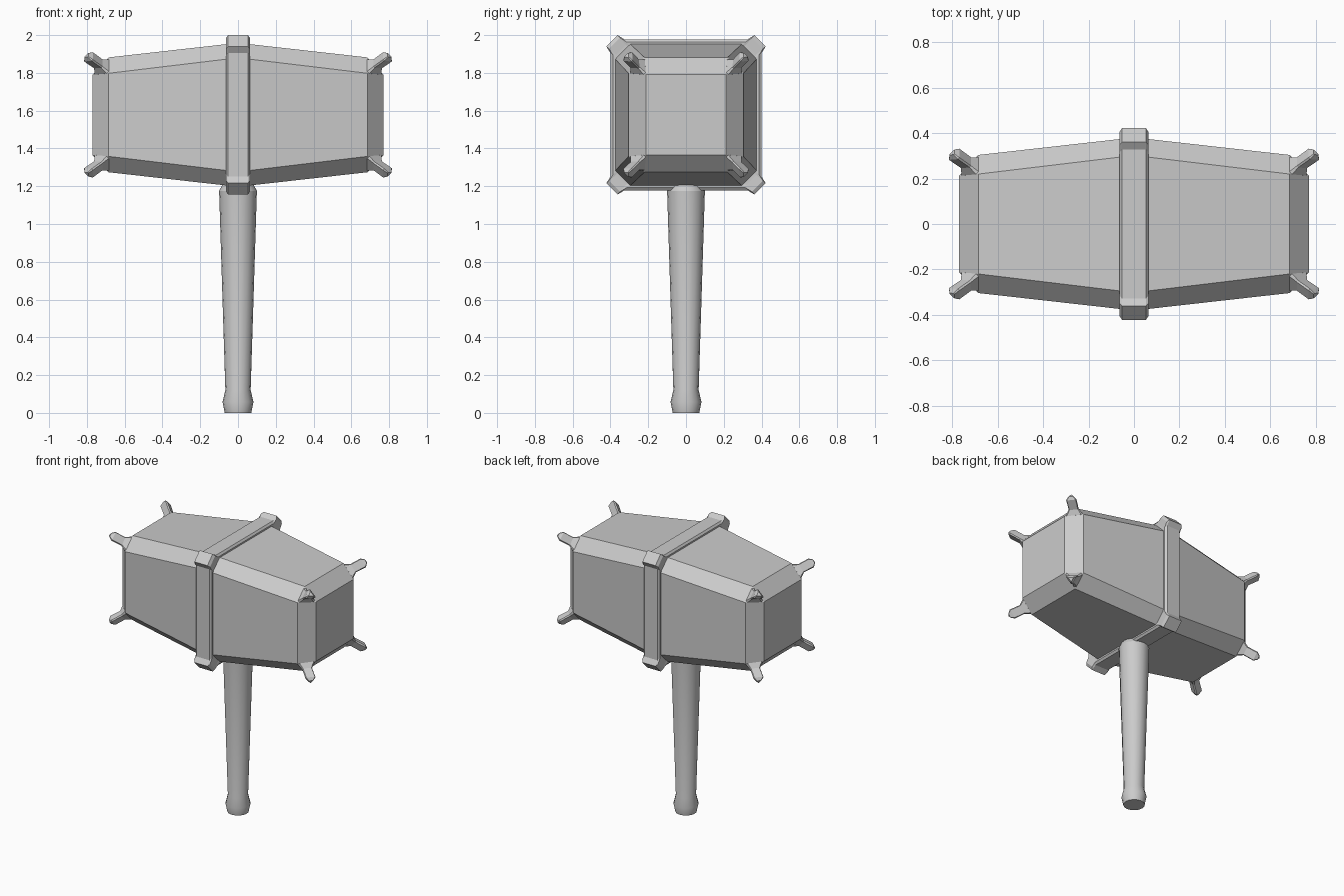
import bpy, bmesh, math
from mathutils import Vector

if "Cube" in bpy.data.objects:
    bpy.data.objects.remove(bpy.data.objects["Cube"])

CZ = 1.578  # height of the head's axis


def make(name, rings, smooth=False):
    """Skin a list of equal-length closed rings and cap both ends."""
    bm = bmesh.new()
    loops = [[bm.verts.new(p) for p in r] for r in rings]
    n = len(loops[0])
    for a, b in zip(loops, loops[1:]):
        for i in range(n):
            j = (i + 1) % n
            bm.faces.new((a[i], a[j], b[j], b[i]))
    bm.faces.new(loops[0])
    bm.faces.new(loops[-1])
    bmesh.ops.remove_doubles(bm, verts=bm.verts, dist=1e-5)
    bmesh.ops.recalc_face_normals(bm, faces=bm.faces)
    me = bpy.data.meshes.new(name)
    bm.to_mesh(me)
    bm.free()
    ob = bpy.data.objects.new(name, me)
    bpy.context.collection.objects.link(ob)
    if smooth:
        bpy.context.view_layer.objects.active = ob
        ob.select_set(True)
        bpy.ops.object.shade_smooth_by_angle(angle=math.radians(25))
        ob.select_set(False)
    return ob


def four_way(x, quarter, scale=1.0):
    """Turn a quarter profile (y, z) four times around the head's axis."""
    pts = []
    for k in range(4):
        c, s = round(math.cos(k * math.pi / 2)), round(math.sin(k * math.pi / 2))
        pts += [(x, (y * c - z * s) * scale, CZ + (y * s + z * c) * scale)
                for y, z in quarter]
    return pts


# Head: tapered block with chamfered edges
sections = [(-0.77, 0.213, 0.213), (-0.685, 0.304, 0.22), (0, 0.381, 0.302),
            (0.685, 0.304, 0.22), (0.77, 0.213, 0.213)]
make("hammer_head", [four_way(x, [(o, f), (f, o)]) for x, o, f in sections])

# Central band with raised corner pads
band = [(0.40, 0.327), (0.422, 0.362), (0.362, 0.422), (0.327, 0.40)]
make("head_band", [four_way(x, band, s) for x, s in
                   [(-0.06, 0.88), (-0.063, 0.965), (-0.052, 1.0),
                    (0.052, 1.0), (0.063, 0.965), (0.06, 0.88)]])

# Corner studs: blunt triangular prisms on all eight head corners
tri = [Vector(p) for p in ((0.77, 0.213, 0.213), (0.685, 0.304, 0.22),
                           (0.685, 0.22, 0.304))]
mid = sum(tri, Vector()) / 3


def stud_ring(centre, scale, signs):
    ring = []
    for i in range(3):
        for a, b in ((tri[i - 1], tri[i]), (tri[(i + 1) % 3], tri[i])):
            p = Vector(centre) + (b.lerp(a, 0.13) - mid) * scale
            ring.append((p.x * signs[0], p.y * signs[1], CZ + p.z * signs[2]))
    return ring


for sx in (-1, 1):
    for sy in (-1, 1):
        for sz in (-1, 1):
            steps = [(mid * 0.98, 1.0), (mid, 1.02), ((0.734, 0.265, 0.265), 0.6),
                     ((0.786, 0.302, 0.302), 0.62), ((0.799, 0.313, 0.313), 0.28)]
            make("corner_stud", [stud_ring(c, s, (sx, sy, sz)) for c, s in steps])

# Handle: tapered shaft with a flared pommel
profile = [(0.07, 0), (0.082, 0.058), (0.067, 0.12), (0.1, 1.175), (0.082, 1.21)]
N = 16
make("handle", [[(r * math.cos(2 * math.pi * i / N), r * math.sin(2 * math.pi * i / N), z)
                 for i in range(N)] for r, z in profile], smooth=True)
